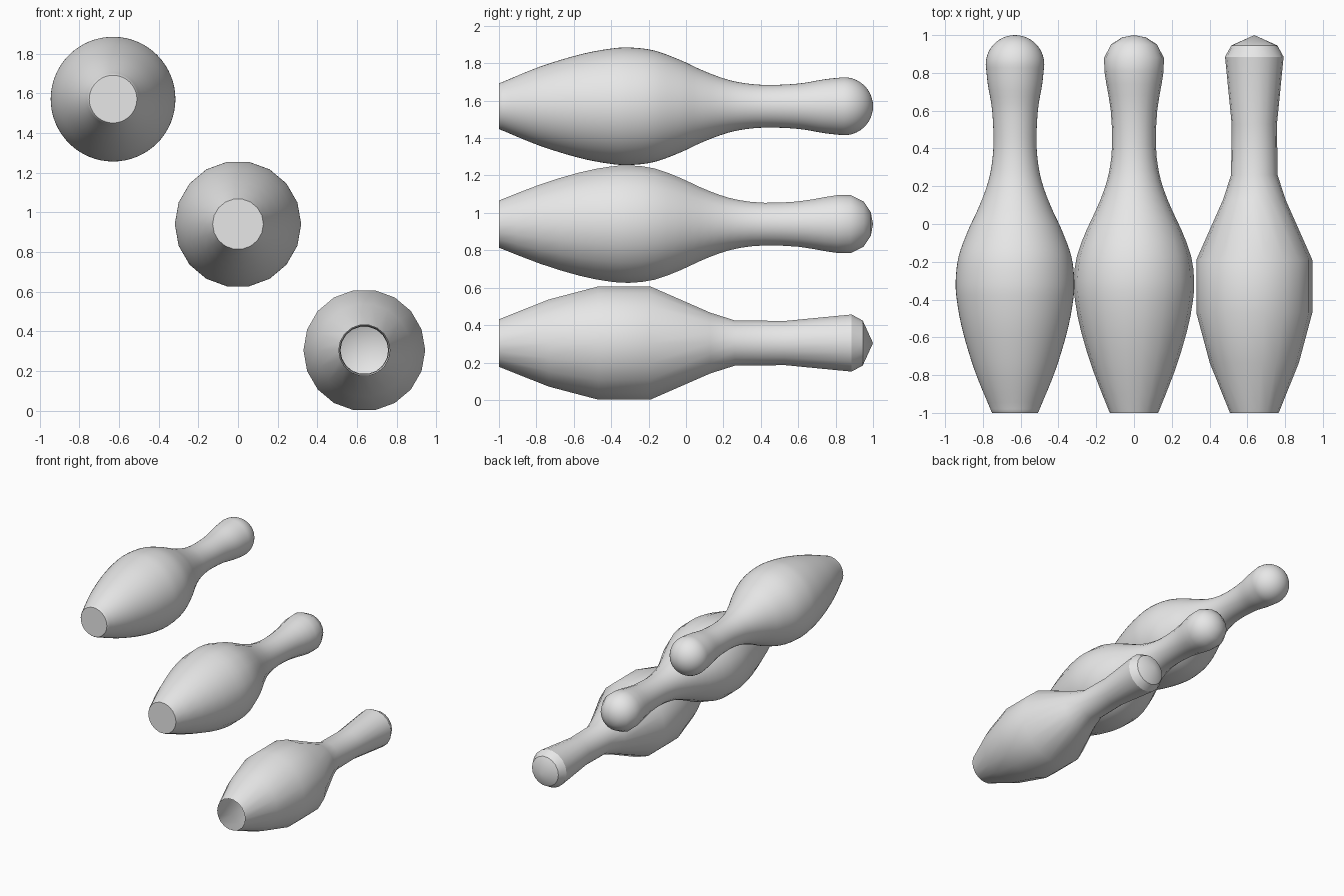
import bpy, bmesh, math

cube = bpy.data.objects.get("Cube")
if cube:
    bpy.data.objects.remove(cube, do_unlink=True)

grey = bpy.data.materials.new("plain_grey")
grey.use_nodes = True
COLOUR = (0.8, 0.8, 0.8, 1)
grey.diffuse_color = COLOUR
grey.node_tree.nodes["Principled BSDF"].inputs["Base Color"].default_value = COLOUR


def smooth_profile(points, steps):
    """Catmull-Rom curve through (y, radius) points."""
    pts = [points[0]] + points + [points[-1]]
    out = []
    for a, b, c, d in zip(pts, pts[1:], pts[2:], pts[3:]):
        for i in range(steps):
            t = i / steps
            out.append(tuple(
                0.5 * (2 * q + (r - p) * t + (2 * p - 5 * q + 4 * r - s) * t * t
                       + (3 * q - p - 3 * r + s) * t ** 3)
                for p, q, r, s in zip(a, b, c, d)))
    return out + [points[-1]]


def round_head(centre, radius, start, rings):
    """Arc from angle start up to the tip."""
    arc = []
    for i in range(rings + 1):
        a = start + (math.pi / 2 - start) * i / rings
        arc.append((centre + radius * math.sin(a), radius * math.cos(a)))
    return arc


def lathe_pin(name, profile, x, z, sides, capped):
    """Spin a profile about a lying axis; the last point is the tip."""
    bm = bmesh.new()
    rings = []
    for y, r in profile[:-1]:
        rings.append([bm.verts.new((r * math.cos(k * math.tau / sides), y,
                                    r * math.sin(k * math.tau / sides)))
                      for k in range(sides)])
    tip = bm.verts.new((0, profile[-1][0], 0))
    for k in range(sides):
        n = (k + 1) % sides
        for a, b in zip(rings, rings[1:]):
            bm.faces.new((a[k], b[k], b[n], a[n]))
        bm.faces.new((rings[-1][k], tip, rings[-1][n]))
    if capped:
        bm.faces.new(rings[0])
    bmesh.ops.recalc_face_normals(bm, faces=bm.faces)
    mesh = bpy.data.meshes.new(name)
    bm.to_mesh(mesh)
    bm.free()
    mesh.materials.append(grey)
    obj = bpy.data.objects.new(name, mesh)
    obj.location = (x, 0, z)
    bpy.context.collection.objects.link(obj)
    bpy.ops.object.select_all(action="DESELECT")
    obj.select_set(True)
    bpy.context.view_layer.objects.active = obj
    bpy.ops.object.shade_smooth_by_angle(angle=math.radians(30))
    return obj


# Body curve shared by the two finer pins
body = [(-0.98, 0.13), (-0.78, 0.212), (-0.57, 0.276), (-0.41, 0.307),
        (-0.3, 0.314), (-0.17, 0.298), (-0.035, 0.249), (0.07, 0.2),
        (0.18, 0.156), (0.285, 0.128), (0.42, 0.114), (0.6, 0.121),
        (0.74, 0.144), (0.845, 0.155)]

# Fine pin with a chamfered foot and a ball head
fine = [(-1, 0.12), (-0.992, 0.126)] + smooth_profile(body, 4) + round_head(0.845, 0.155, 0.15, 10)
lathe_pin("smooth_pin", fine, -0.63, 1.57, 64, True)

# Medium pin with a square-cut foot
medium = smooth_profile([(-1, 0.128)] + [(y, r * 1.015) for y, r in body[1:-1]], 2)
medium += [(0.81, 0.157), (0.88, 0.158), (0.95, 0.122), (0.988, 0.064), (1, 0)]
lathe_pin("medium_pin", medium, 0, 0.94, 18, True)

# Coarse pin, open at the foot, with a conical tip
coarse = [(-1, 0.129), (-0.735, 0.236), (-0.47, 0.307), (-0.19, 0.307),
          (0.13, 0.165), (0.26, 0.123), (0.53, 0.12), (0.885, 0.155),
          (0.945, 0.122), (1, 0)]
lathe_pin("coarse_pin", coarse, 0.637, 0.304, 18, False)
